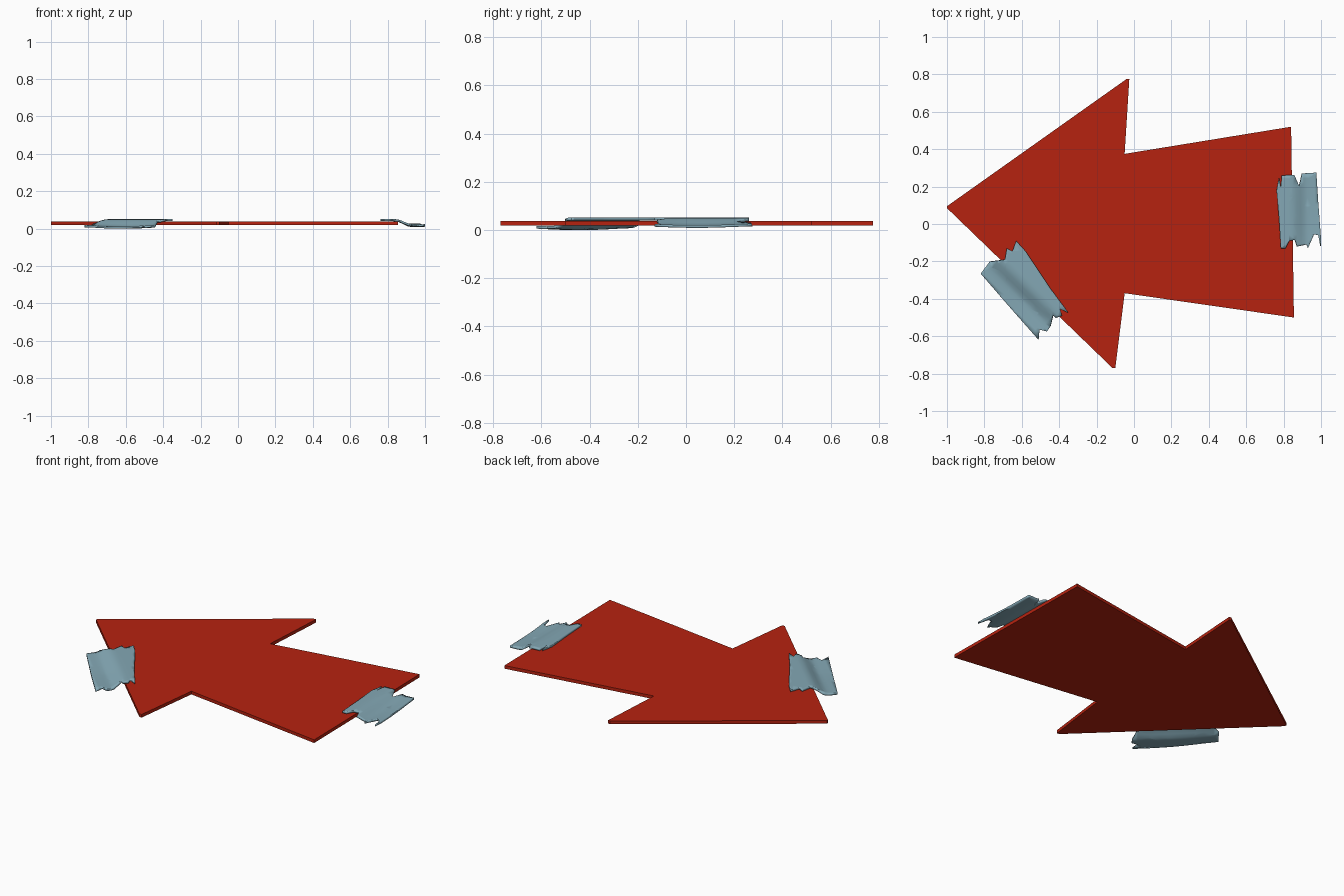
import bpy, bmesh, math
from mathutils import Vector

cube = bpy.data.objects.get("Cube")
if cube:
    bpy.data.objects.remove(cube, do_unlink=True)


def material(name, rgb):
    m = bpy.data.materials.new(name)
    m.use_nodes = True
    m.diffuse_color = (*rgb, 1)
    m.node_tree.nodes["Principled BSDF"].inputs["Base Color"].default_value = (*rgb, 1)
    return m


red = material("red_paint", (0.47, 0.016, 0.005))
grey = material("grey_blue_tape", (0.23, 0.39, 0.46))


def flat_outline(points, z):
    """A filled sheet, facing up, from an outline."""
    bm = bmesh.new()
    face = bm.faces.new([bm.verts.new((x, y, z)) for x, y in points])
    face.normal_update()
    if face.normal.z < 0:
        face.normal_flip()
    return bm


def add_object(name, bm, mat, thickness):
    mesh = bpy.data.meshes.new(name)
    bm.to_mesh(mesh)
    bm.free()
    mesh.materials.append(mat)
    ob = bpy.data.objects.new(name, mesh)
    bpy.context.collection.objects.link(ob)
    solid = ob.modifiers.new("thickness", 'SOLIDIFY')
    solid.thickness = thickness
    solid.offset = 1
    return ob


# Hand-cut arrow board, with slightly blunted barbs
arrow = [(-1, 0.095), (-1, 0.085), (-0.115, -0.77), (-0.1, -0.77), (-0.05, -0.37),
         (0.855, -0.5), (0.84, 0.52), (-0.05, 0.375), (-0.025, 0.775), (-0.04, 0.775)]
add_object("arrow_board", flat_outline(arrow, 0.019), red, 0.019)


def tape(name, outline, edge_point, outward, low, high):
    """Torn strip that lies on the board and sags past the board's edge."""
    edge, out = Vector((*edge_point, 0)), Vector((*outward, 0)).normalized()
    along = Vector((-out.y, out.x, 0))
    bm = flat_outline(outline, 0)
    bmesh.ops.triangulate(bm, faces=bm.faces[:])
    centre = sum((v.co for v in bm.verts), Vector()) / len(bm.verts)
    # Cut creases across and along the strip so it can bend
    cuts = [(edge + out * (i * 0.02), out) for i in range(-6, 8)]
    cuts += [(centre + along * (i * 0.05), along) for i in range(-5, 6)]
    for point, normal in cuts:
        bmesh.ops.bisect_plane(bm, geom=bm.verts[:] + bm.edges[:] + bm.faces[:],
                               plane_co=point, plane_no=normal)
    for v in bm.verts:
        d = (v.co - edge).dot(out)
        s = (v.co - centre).dot(along)
        t = min(max((d + 0.01) / 0.09, 0), 1)
        t = t * t * (3 - 2 * t)
        sag = low + 0.008 * (1 - math.cos(s * 10)) / 2
        v.co.z = high + (sag - high) * t
    ob = add_object(name, bm, grey, 0.011)
    bpy.ops.object.select_all(action='DESELECT')
    bpy.context.view_layer.objects.active = ob
    ob.select_set(True)
    bpy.ops.object.shade_smooth_by_angle(angle=math.radians(35))


# Strip over the tail of the arrow
tail_outline = [(0.762, 0.18), (0.775, 0.25), (0.785, 0.2), (0.79, 0.26), (0.855, 0.262),
                (0.88, 0.2), (0.897, 0.27), (0.975, 0.275), (0.985, 0.12), (1.0, -0.08),
                (0.998, -0.13), (0.985, -0.06), (0.963, -0.055), (0.93, -0.13),
                (0.922, -0.11), (0.87, -0.12), (0.858, -0.085), (0.83, -0.09),
                (0.81, -0.13), (0.785, -0.13), (0.775, 0.03)]
tape("tail_tape", tail_outline, (0.848, 0), (1, 0.015), 0.009, 0.04)

# Strip over the slanted edge of the head
head_outline = [(-0.82, -0.265), (-0.77, -0.2), (-0.69, -0.19), (-0.68, -0.13),
                (-0.65, -0.145), (-0.63, -0.09), (-0.58, -0.145), (-0.45, -0.34),
                (-0.35, -0.475), (-0.395, -0.455), (-0.385, -0.49), (-0.415, -0.5),
                (-0.43, -0.485), (-0.445, -0.545), (-0.465, -0.575), (-0.505, -0.565),
                (-0.51, -0.62), (-0.66, -0.45)]
tape("head_tape", head_outline, (-0.55, -0.347), (-0.697, -0.717), 0.0, 0.04)
